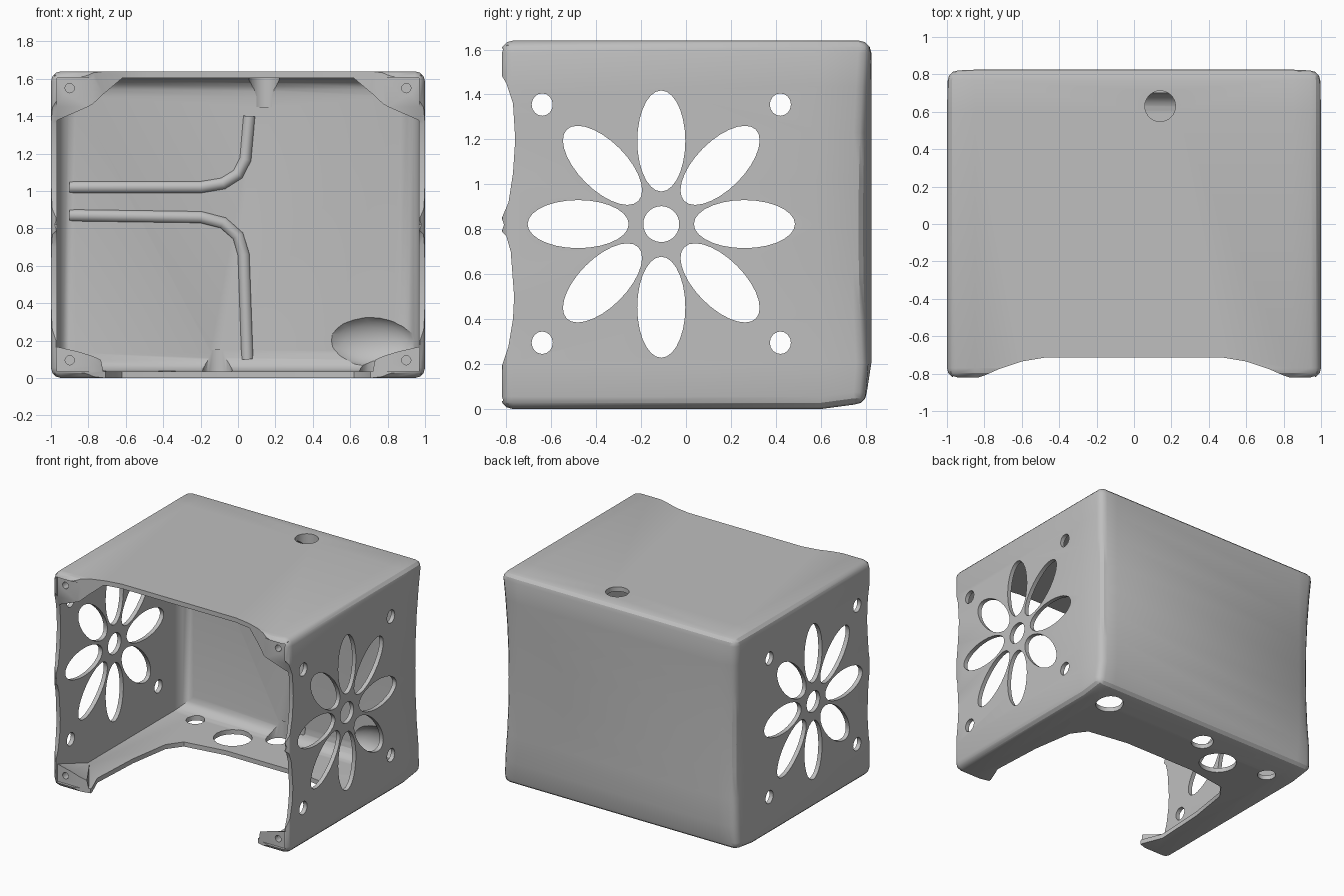
import bpy, bmesh
from math import sin, cos, pi
from mathutils import Vector

if "Cube" in bpy.data.objects:
    bpy.data.objects.remove(bpy.data.objects["Cube"])

gray = bpy.data.materials.new("plain_gray")
gray.use_nodes = True
gray.diffuse_color = (0.52, 0.52, 0.52, 1)
gray.node_tree.nodes["Principled BSDF"].inputs["Base Color"].default_value = gray.diffuse_color


def finish(name, bm):
    bmesh.ops.recalc_face_normals(bm, faces=bm.faces)
    mesh = bpy.data.meshes.new(name)
    bm.to_mesh(mesh)
    bm.free()
    mesh.materials.append(gray)
    ob = bpy.data.objects.new(name, mesh)
    bpy.context.collection.objects.link(ob)
    return ob


def activate(ob):
    bpy.ops.object.select_all(action='DESELECT')
    ob.select_set(True)
    bpy.context.view_layer.objects.active = ob


def box(lo, hi):
    bm = bmesh.new()
    bmesh.ops.create_cube(bm, size=1)
    for v in bm.verts:
        v.co = Vector([(a + b) / 2 + c * (b - a) for a, b, c in zip(lo, hi, v.co)])
    return bm


def slice_at(bm, co, no):
    bmesh.ops.bisect_plane(bm, geom=bm.verts[:] + bm.edges[:] + bm.faces[:], plane_co=co, plane_no=no)


def prisms(name, loops, axis, lo, hi):
    """Extrude flat outlines along one axis into a single object."""
    def place(u, v, w):
        return {'x': (w, u, v), 'y': (u, w, v), 'z': (u, v, w)}[axis]
    bm = bmesh.new()
    for loop in loops:
        ends = [[bm.verts.new(place(u, v, w)) for u, v in loop] for w in (lo, hi)]
        bm.faces.new(ends[0])
        bm.faces.new(ends[1])
        for i in range(len(loop)):
            j = (i + 1) % len(loop)
            bm.faces.new((ends[0][i], ends[0][j], ends[1][j], ends[1][i]))
    return finish(name, bm)


def ellipse(u, v, a, b, turn=0, n=28):
    pts = [(a * cos(2 * pi * i / n), b * sin(2 * pi * i / n)) for i in range(n)]
    return [(u + p * cos(turn) - q * sin(turn), v + p * sin(turn) + q * cos(turn)) for p, q in pts]


def combine(ob, tool, op='DIFFERENCE'):
    mod = ob.modifiers.new("join", 'BOOLEAN')
    mod.operation, mod.object, mod.solver = op, tool, 'EXACT'
    activate(ob)
    bpy.ops.object.modifier_apply(modifier=mod.name)
    bpy.data.objects.remove(tool)


# Outer shell with softened edges, drawn in along the back edges
H = 1.64
bm = box((-1, -0.825, 0), (1, 0.825, H))
bmesh.ops.bevel(bm, geom=bm.edges[:], offset=0.055, segments=3, profile=0.5, affect='EDGES')
for i in range(1, 8):
    slice_at(bm, (0, 0, H * i / 8), (0, 0, 1))
for s in (-1, 1):
    slice_at(bm, (s * 0.85, 0, 0), (1, 0, 0))
slice_at(bm, (0, 0.6, 0), (0, 1, 0))
for v in bm.verts:
    if v.co.y > 0.7:
        if abs(v.co.x) > 0.9:
            pull = 0.03 * (1 - (2 * v.co.z / H - 1) ** 2)
            v.co.x -= pull * (1 if v.co.x > 0 else -1)
            v.co.y -= pull
        if v.co.z < 0.1:
            v.co.z += 0.02
            v.co.y -= 0.02
shell = finish("case_shell", bm)

# Thin-walled inner cavity, open at the front and rounded at the back
bm = box((-0.968, -1, 0.035), (0.968, 0.7, 1.605))
back = [e for e in bm.edges if all(v.co.y > 0 for v in e.verts)]
bmesh.ops.bevel(bm, geom=back, offset=0.1, segments=4, profile=0.5, affect='EDGES')
combine(shell, finish("cavity", bm))

# Screw bosses tapering back from the four front corners
top_boss = [(0.98, 1.35), (0.98, 1.62), (0.5, 1.62), (0.64, 1.57), (0.82, 1.5), (0.93, 1.44)]
low_boss = [(0.98, 0.02), (0.98, 0.17), (0.85, 0.14), (0.72, 0.1), (0.7, 0.02)]
for outline, tip in ((top_boss, (0.975, -0.5, 1.61)), (low_boss, (0.975, -0.4, 0.025))):
    for s in (-1, 1):
        bm = bmesh.new()
        for x, z in outline:
            bm.verts.new((s * x, -0.8, z))
        bm.verts.new((s * tip[0], tip[1], tip[2]))
        bmesh.ops.convex_hull(bm, input=bm.verts[:])
        loose = [v for v in bm.verts if not v.link_faces]
        bmesh.ops.delete(bm, geom=loose, context='VERTS')
        combine(shell, finish("boss", bm), 'UNION')

# Curved front rims of the sides, then of the roof and floor
rim = [(-0.83, 0.16), (-0.79, 0.28), (-0.77, 0.4), (-0.765, 0.5), (-0.78, 0.7), (-0.8, 0.77),
       (-0.82, 0.79), (-0.81, 0.82), (-0.82, 0.85), (-0.79, 0.92), (-0.77, 1.05), (-0.76, 1.2),
       (-0.77, 1.36), (-0.8, 1.45), (-0.83, 1.5), (-1, 1.5), (-1, 0.16)]
combine(shell, prisms("side_rim_cut", [rim], 'x', -1.2, 1.2))
arc = [(0.48, -0.715), (0.6, -0.735), (0.72, -0.775), (0.8, -0.81), (0.86, -0.83), (0.86, -1)]
arch = arc + [(-x, y) for x, y in reversed(arc)]
combine(shell, prisms("front_rim_cut", [arch], 'z', -0.3, 1.8))

# Wide notch in the floor
half = [(0.7, -1), (0.71, -0.75), (0.77, -0.6), (0.75, -0.2), (0.7, 0.12), (0.62, 0.23), (0.3, 0.28)]
notch = half + [(-x, y) for x, y in reversed(half)]
combine(shell, prisms("floor_notch_cut", [notch], 'z', -0.2, 0.3))

# Flower of eight petals and four round holes through both sides
cy, cz = -0.11, 0.823
flower = [ellipse(cy, cz, 0.08, 0.08)]
for i in range(8):
    a = i * pi / 4
    flower.append(ellipse(cy + 0.37 * cos(a), cz + 0.37 * sin(a), 0.225, 0.107, a))
flower += [ellipse(y, z, 0.047, 0.05, n=16) for y in (-0.64, 0.42) for z in (0.295, 1.355)]
combine(shell, prisms("flower_cut", flower, 'x', -1.2, 1.2))

# Floor holes, roof hole and corner screw holes
floor = [ellipse(x, y, r, r, n=20) for x, y, r in
         ((0.75, 0.62, 0.1), (-0.11, 0.63, 0.08), (-0.38, 0.48, 0.135), (-0.76, 0.57, 0.065))]
combine(shell, prisms("floor_hole_cut", floor, 'z', -0.2, 0.15))
combine(shell, prisms("roof_hole_cut", [ellipse(0.14, 0.63, 0.082, 0.082)], 'z', 1.45, 1.8))
corners = [(x, z) for x in (-0.9, 0.9) for z in (0.095, 1.55)]
combine(shell, prisms("screw_cut", [ellipse(x, z, 0.025, 0.025, n=12) for x, z in corners],
                      'y', -1, -0.72))
combine(shell, prisms("screw_head_cut", [ellipse(x, z, 0.042, 0.042, n=16) for x, z in corners],
                      'y', -1, -0.8))

# Shallow hollow low in the back wall
bm = bmesh.new()
bmesh.ops.create_icosphere(bm, subdivisions=3, radius=1)
for v in bm.verts:
    v.co = (0.71 + 0.24 * v.co.x, 0.65 + 0.11 * v.co.y, 0.2 + 0.14 * v.co.z)
combine(shell, finish("hollow_cut", bm))

# Low rounded cable guides on the inside of the back wall
guides = {"upper_cable_guide": [(-0.9, 1.02), (-0.2, 1.02), (-0.08, 1.04), (0, 1.09), (0.04, 1.17), (0.06, 1.4)],
          "lower_cable_guide": [(-0.9, 0.87), (-0.2, 0.86), (-0.08, 0.83), (0, 0.76), (0.03, 0.66), (0.05, 0.1)]}
for name, path in guides.items():
    curve = bpy.data.curves.new(name, 'CURVE')
    curve.dimensions = '3D'
    curve.bevel_depth, curve.bevel_resolution, curve.use_fill_caps = 0.035, 2, True
    spline = curve.splines.new('POLY')
    spline.points.add(len(path) - 1)
    for p, (x, z) in zip(spline.points, path):
        p.co = (x, 0.71, z, 1)
    curve.materials.append(gray)
    guide = bpy.data.objects.new(name, curve)
    bpy.context.collection.objects.link(guide)
    activate(guide)
    bpy.ops.object.convert(target='MESH')
    bpy.ops.object.shade_smooth_by_angle(angle=pi / 3)

activate(shell)
bpy.ops.object.shade_smooth_by_angle()
